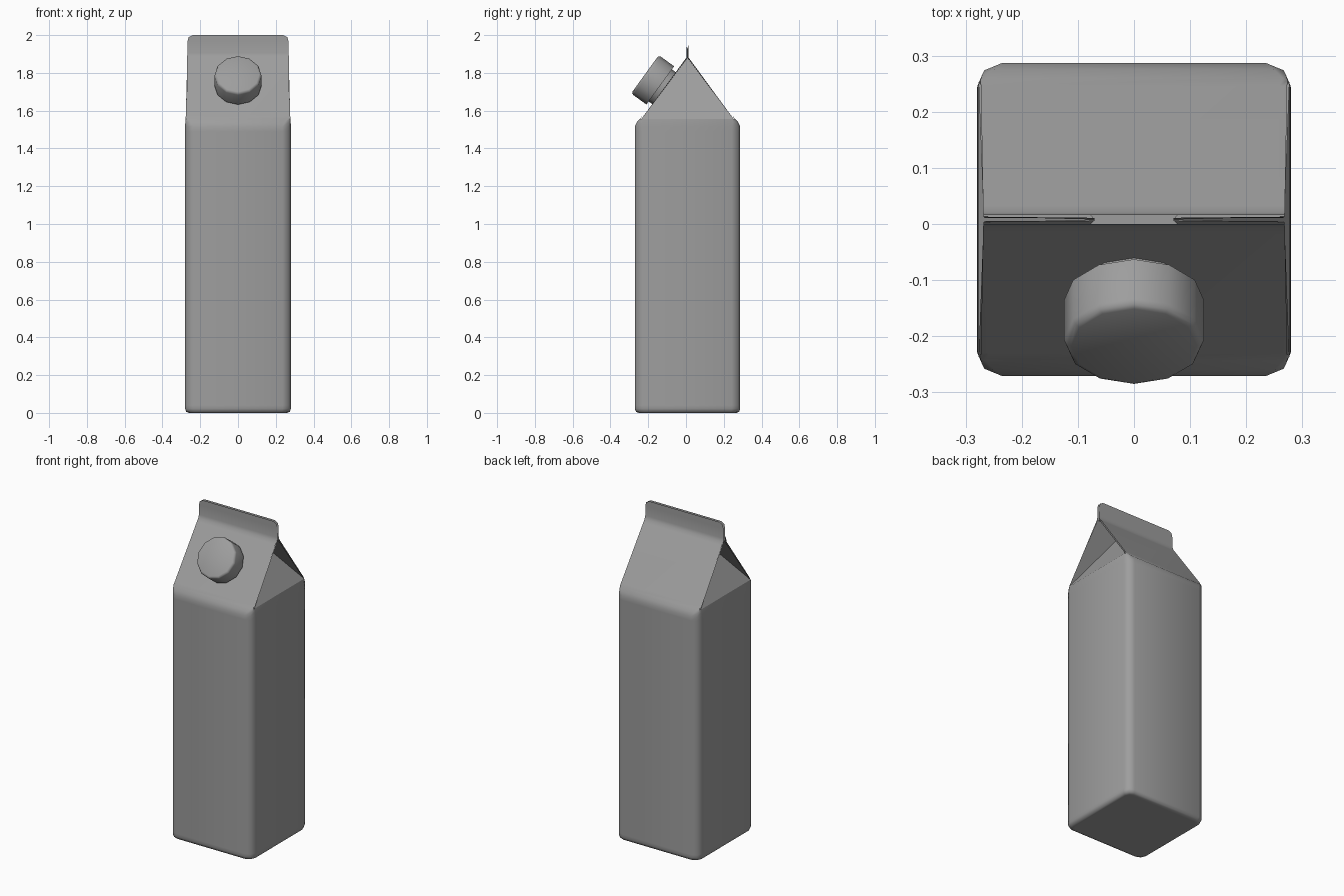
import bpy, math
from mathutils import Vector

if "Cube" in bpy.data.objects:
    bpy.data.objects.remove(bpy.data.objects["Cube"])

YC = 0.008                 # depth centre of the carton
HX, HY = 0.28, 0.279       # half width and half depth
grey = bpy.data.materials.new("dark_grey")
grey.diffuse_color = (.34, .34, .34, 1)
grey.use_nodes = True
grey.node_tree.nodes["Principled BSDF"].inputs["Base Color"].default_value = grey.diffuse_color


def make(name, verts, faces, loc=(0, YC, 0), angle=50):
    me = bpy.data.meshes.new(name)
    me.from_pydata(verts, [], faces)
    me.materials.append(grey)
    ob = bpy.data.objects.new(name, me)
    bpy.context.collection.objects.link(ob)
    ob.location = loc
    bpy.ops.object.select_all(action='DESELECT')
    ob.select_set(True)
    bpy.context.view_layer.objects.active = ob
    bpy.ops.object.shade_smooth_by_angle(angle=math.radians(angle))
    return ob


def loft(rings, close_top):
    n = len(rings[0])
    faces = [(k * n + i, k * n + (i + 1) % n, (k + 1) * n + (i + 1) % n, (k + 1) * n + i)
             for k in range(len(rings) - 1) for i in range(n)]
    faces.append(tuple(range(n))[::-1])
    if close_top:
        faces.append(tuple(range((len(rings) - 1) * n, len(rings) * n)))
    return [v for r in rings for v in r], faces


def rounded_rect(hx, hy, r, z):
    pts = []
    for q, (sx, sy) in enumerate([(1, 1), (-1, 1), (-1, -1), (1, -1)]):
        for s in range(3):
            a = math.radians(90 * q + 45 * s)
            pts.append((sx * (hx - r) + r * math.cos(a), sy * (hy - r) + r * math.sin(a), z))
    return pts


# Body: rounded square tube with softened bottom and shoulders (open under the roof)
body_rings = [(0, .03, .03, .03), (0, .02, .02, .035), (.006, .006, .006, .042),
              (.022, 0, 0, .045), (.04, 0, 0, .045), (1.49, 0, 0, .045),
              (1.515, 0, 0, .045), (1.54, .001, .011, .03), (1.556, .003, .027, .012)]
verts, faces = loft([rounded_rect(HX - ix, HY - iy, r, z)
                     for z, ix, iy, r in body_rings], False)
top = len(verts) - 12

# Roof panels and top seam grow from the shoulders: rows of (half width, y, z)
rows = [(.273, -.238, 1.574), (.269, -.025, 1.869), (.269, -.013, 1.885), (.268, -.008, 1.905),
        (.268, -.008, 1.965), (.262, -.008, 1.988), (.24, -.008, 2.0)]
for side, cols in ((1, (7, 8, 9, 10)), (-1, (1, 2, 3, 4))):
    prev = [top + c for c in cols]
    for w, y, z in rows:
        row = list(range(len(verts), len(verts) + 4))
        verts += [(side * f * w, side * y, z) for f in (-1, -.95, .95, 1)]
        faces += [(prev[i], prev[i + 1], row[i + 1], row[i]) for i in range(3)]
        prev = row
make("carton_body", verts, faces)

# Side gussets: inward folded triangle, flap under the roof, strip inside the seam
gusset = make("side_gusset",
              [(.277, 0, 1.555), (.277, -.245, 1.555), (.07, 0, 1.88), (.268, -.005, 1.882),
               (.07, -.003, 1.997), (.245, -.003, 1.997), (.266, -.003, 1.967)],
              [(0, 2, 1), (1, 2, 3), (2, 4, 5, 6, 3)], angle=20)
m = gusset.modifiers.new("mirror", 'MIRROR')
m.use_axis = (True, True, False)
m.merge_threshold = 0.0005

# Screw cap and collar, set square to the front roof panel
normal = Vector((0, -.33, .239)).normalized()
tilt = Vector((0, 0, 1)).rotation_difference(normal)


def turned(name, profile, n=12):
    rings = [[(r * math.cos(2 * math.pi * i / n), r * math.sin(2 * math.pi * i / n), h)
              for i in range(n)] for r, h in profile]
    ob = make(name, *loft(rings, True), loc=(0, -.12, 1.722))
    ob.rotation_mode = 'QUATERNION'
    ob.rotation_quaternion = tilt


turned("cap_collar", [(.105, -.008), (.105, .03)])
turned("screw_cap", [(.125, .02), (.125, .106), (.121, .116), (.112, .12)])
